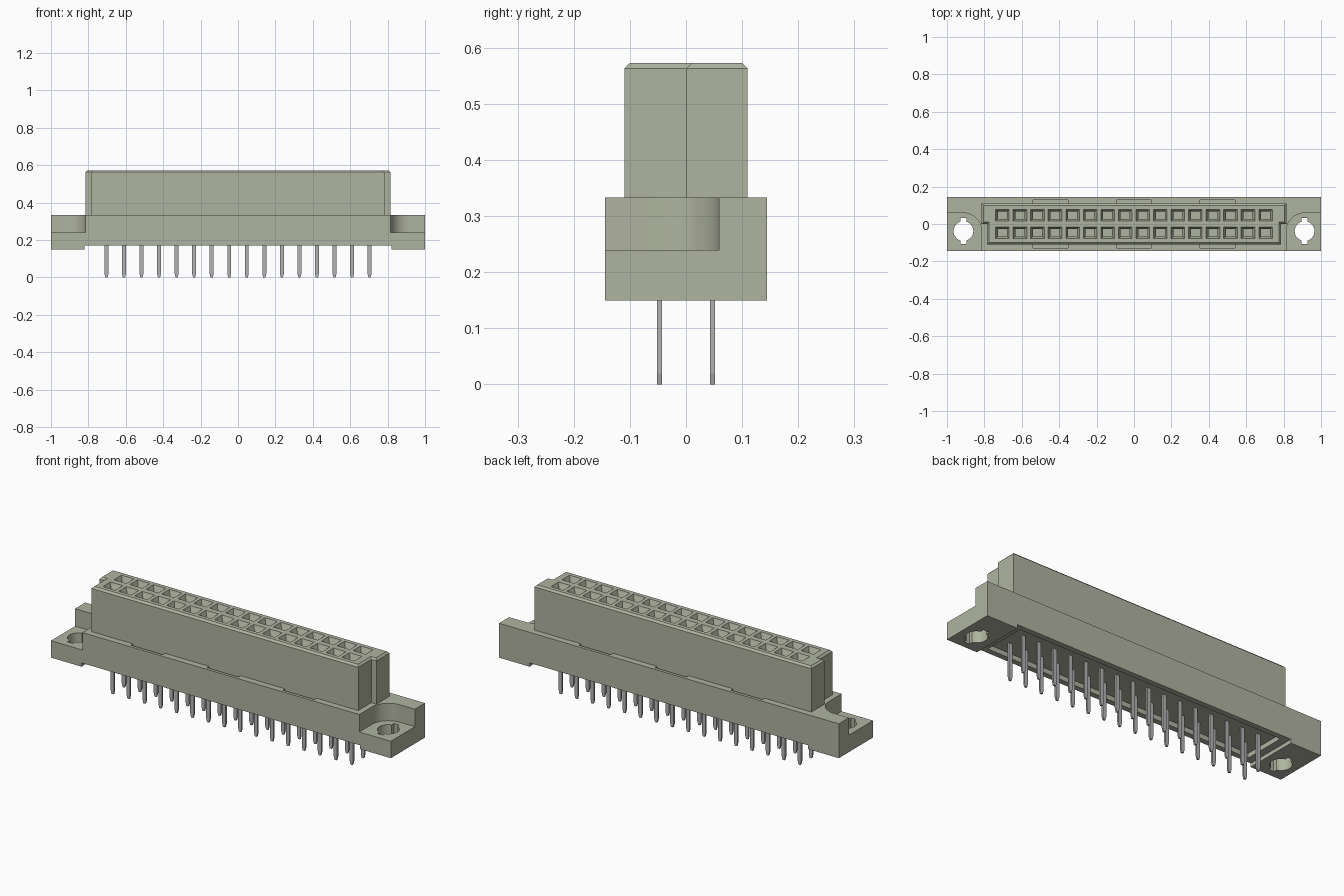
import bpy
import bmesh
from math import asin, cos, sin, pi

if "Cube" in bpy.data.objects:
    bpy.data.objects.remove(bpy.data.objects["Cube"])


def material(name, colour):
    mat = bpy.data.materials.new(name)
    mat.use_nodes = True
    mat.diffuse_color = colour
    mat.node_tree.nodes["Principled BSDF"].inputs["Base Color"].default_value = colour
    return mat


plastic = material("sage plastic", (0.43, 0.455, 0.35, 1))
metal = material("grey metal", (0.45, 0.45, 0.45, 1))


def rect(x, y, w, d):
    """Rectangle outline centred on x, y."""
    return [(x - w / 2, y - d / 2), (x + w / 2, y - d / 2),
            (x + w / 2, y + d / 2), (x - w / 2, y + d / 2)]


def loft(bm, *layers):
    """Closed solid through (outline, z) layers with equal point counts."""
    rings = [[bm.verts.new((x, y, z)) for x, y in pts] for pts, z in layers]
    bm.faces.new(rings[0][::-1])
    bm.faces.new(rings[-1])
    n = len(rings[0])
    for low, high in zip(rings, rings[1:]):
        for i in range(n):
            j = (i + 1) % n
            bm.faces.new((low[i], low[j], high[j], high[i]))


def finish(bm, name, mat):
    bmesh.ops.recalc_face_normals(bm, faces=bm.faces[:])
    mesh = bpy.data.meshes.new(name)
    bm.to_mesh(mesh)
    bm.free()
    mesh.materials.append(mat)
    ob = bpy.data.objects.new(name, mesh)
    bpy.context.collection.objects.link(ob)
    return ob


def carve(target, bm):
    """Subtract the solids in bm from the target and drop the cutter."""
    cutter = finish(bm, "cutter", plastic)
    cutter.hide_render = True
    mod = target.modifiers.new("carve", 'BOOLEAN')
    mod.operation = 'DIFFERENCE'
    mod.solver = 'EXACT'
    mod.object = cutter
    bpy.context.view_layer.objects.active = target
    bpy.ops.object.modifier_apply(modifier=mod.name)
    bpy.data.objects.remove(cutter)


ROWS = (-0.047, 0.047)
COLUMNS = [(i - 7.5) * 0.0938 for i in range(16)]

# Base bar with thicker ears at both ends
END, STEP, FRONT, TOP = 1.0, 0.82, 0.144, 0.333
bm = bmesh.new()
loft(bm, (rect(0, 0, 2 * END, 2 * FRONT), 0.15), (rect(0, 0, 2 * END, 2 * FRONT), TOP))
base = finish(bm, "base", plastic)

# Raised underside between the ears
bm = bmesh.new()
loft(bm, (rect(0, 0, 2 * STEP, 0.4), 0.1), (rect(0, 0, 2 * STEP, 0.4), 0.17))
carve(base, bm)

# Shallow recess around the pins
bm = bmesh.new()
loft(bm, (rect(0, 0, 1.56, 0.23), 0.1), (rect(0, 0, 1.56, 0.23), 0.195))
carve(base, bm)

# Ear ledges with one rounded inner corner, and keyed screw holes
HX, HY, R = 0.912, -0.038, 0.097
ledge = [(1.1, -0.2), (1.1, HY + R)]
ledge += [(HX + R * cos(a), HY + R * sin(a))
          for a in [pi / 2 + i * pi / 32 for i in range(17)]]
ledge.append((HX - R, -0.2))

hole_r, slot_w, slot_y = 0.053, 0.016, 0.07
a0 = pi / 2 - asin(slot_w / hole_r)
keyhole = []
for side in (1, -1):
    for i in range(17):
        a = -a0 + 2 * a0 * i / 16
        keyhole.append((HX + side * hole_r * cos(a), HY + side * hole_r * sin(a)))
    keyhole += [(HX + side * slot_w, HY + side * slot_y),
                (HX - side * slot_w, HY + side * slot_y)]

for outline, z0 in ((ledge, 0.24), (keyhole, 0.1)):
    bm = bmesh.new()
    for side in (1, -1):
        pts = [(side * x, y) for x, y in outline]
        loft(bm, (pts, z0), (pts, 0.4))
    carve(base, bm)

# Small pockets along the foot of the tower
bm = bmesh.new()
for x in (-0.447, 0, 0.447):
    for side in (1, -1):
        pocket = rect(x, side * 0.109, 0.187, 0.038)
        loft(bm, (pocket, 0.295), (pocket, 0.4))
carve(base, bm)


# Stepped tower with a chamfered top
def tower_outline(c):
    """Tower plan inset by c: the back half is wider than the front."""
    wide, narrow, deep = 0.815 - c, 0.785 - c, 0.11 - c
    half = [(narrow, -deep), (narrow, c), (wide, c), (wide, deep)]
    return half + [(-x, y) for x, y in reversed(half)]


bm = bmesh.new()
loft(bm, (tower_outline(0), 0.26), (tower_outline(0), 0.563), (tower_outline(0.01), 0.573))
tower = finish(bm, "tower", plastic)

# Funnel-shaped sockets
bm = bmesh.new()
for x in COLUMNS:
    for y in ROWS:
        mouth, throat = rect(x, y, 0.073, 0.063), rect(x, y, 0.048, 0.038)
        loft(bm, (throat, 0.51), (throat, 0.543), (mouth, 0.573), (mouth, 0.6))
carve(tower, bm)

# Flat contact pins with tapered tips
bm = bmesh.new()
for x in COLUMNS:
    for y in ROWS:
        shank = rect(x, y, 0.021, 0.009)
        loft(bm, (rect(x, y, 0.011, 0.009), 0), (shank, 0.02), (shank, 0.21))
pins = finish(bm, "pins", metal)

# Smooth the round walls, keep the corners sharp
bpy.ops.object.select_all(action='DESELECT')
base.select_set(True)
bpy.context.view_layer.objects.active = base
bpy.ops.object.shade_smooth_by_angle(angle=pi / 6)
